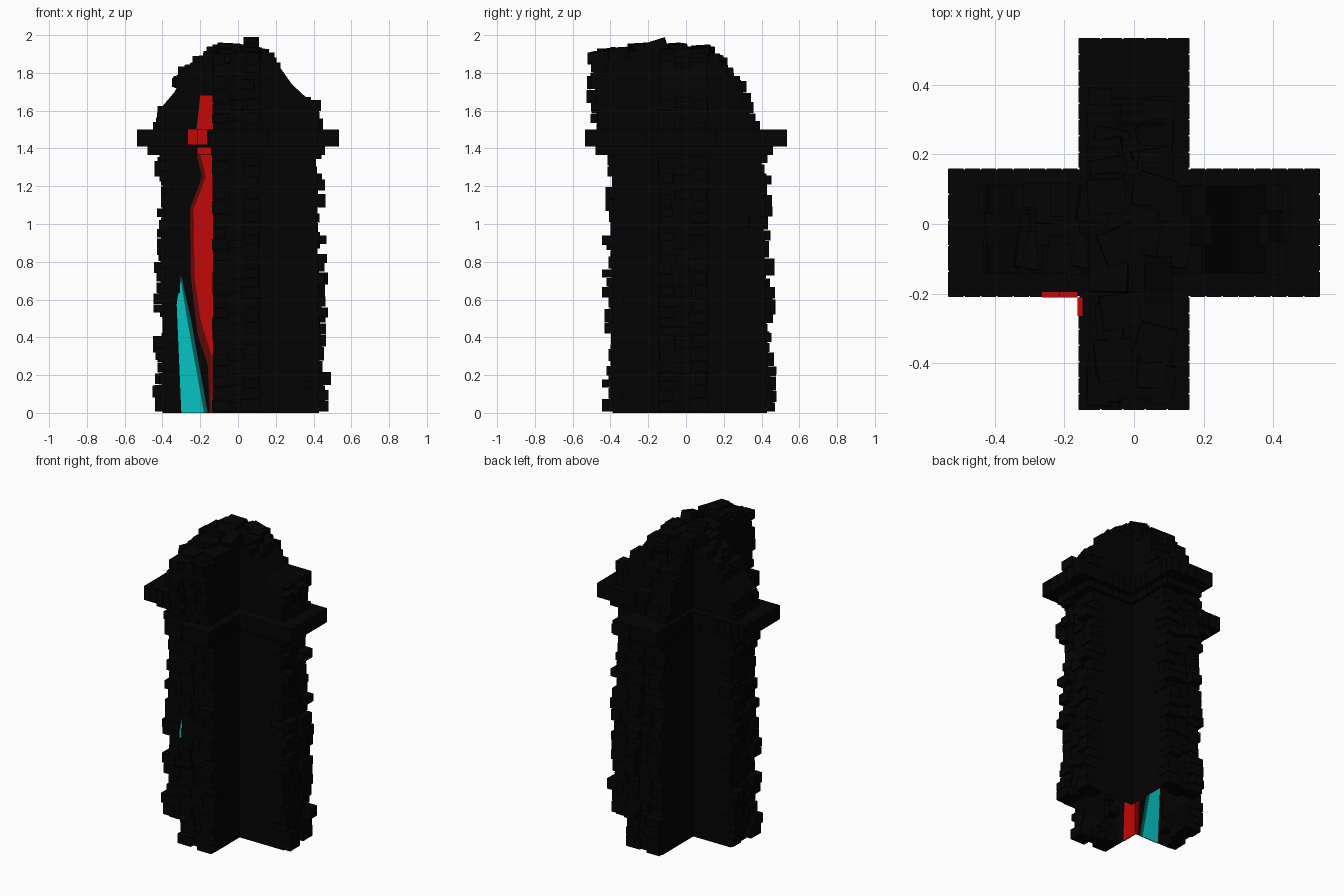
import bpy, bmesh, random
from mathutils import Matrix, Vector

if "Cube" in bpy.data.objects:
    bpy.data.objects.remove(bpy.data.objects["Cube"])

random.seed(11)


def material(name, col):
    m = bpy.data.materials.new(name)
    m.diffuse_color = (*col, 1)
    m.use_nodes = True
    m.node_tree.nodes["Principled BSDF"].inputs["Base Color"].default_value = m.diffuse_color
    return m


BLACK = material("soot_black", (0.0012, 0.0012, 0.0012))
RED = material("red_glow", (0.55, 0.002, 0.002))
DIM = material("dim_red", (0.12, 0.002, 0.002))
CYAN = material("cyan_glow", (0.002, 0.55, 0.55))
DIMC = material("dim_cyan", (0.002, 0.1, 0.1))


def finish(bm, name, mat):
    bmesh.ops.recalc_face_normals(bm, faces=bm.faces)
    me = bpy.data.meshes.new(name)
    bm.to_mesh(me)
    bm.free()
    me.materials.append(mat)
    ob = bpy.data.objects.new(name, me)
    bpy.context.collection.objects.link(ob)
    return ob


def box(bm, lo, hi, rot=None):
    lo, hi = Vector(lo), Vector(hi)
    size = Vector([abs(hi[i] - lo[i]) for i in range(3)])
    m = Matrix.Translation((lo + hi) / 2)
    if rot:
        m = m @ Matrix.Rotation(rot[2], 4, 'Z') @ Matrix.Rotation(rot[1], 4, 'Y') @ Matrix.Rotation(rot[0], 4, 'X')
    bmesh.ops.create_cube(bm, size=1, matrix=m @ Matrix.Diagonal((*size, 1)))


# Outer edge of each arm as (distance, height); shaft then ruined crown.
# "bare" is the height span where the slope is left smooth.
ARMS = {
    "right": dict(ax=0, s=1, inner=.11, v=(-.14, .11), bare=(1.67, 1.83),
                  p=[(.43, 0), (.42, .7), (.40, 1.4), (.43, 1.5), (.42, 1.62), (.35, 1.68), (.285, 1.74),
                     (.25, 1.79), (.20, 1.86), (.11, 1.92)]),
    "left": dict(ax=0, s=-1, inner=.13, v=(-.14, .11), bare=(1.61, 1.72),
                 p=[(.40, 0), (.39, .7), (.385, 1.4), (.43, 1.5), (.42, 1.6), (.335, 1.7), (.30, 1.77),
                    (.24, 1.83), (.18, 1.87), (.13, 1.92)]),
    "back": dict(ax=1, s=1, inner=.11, v=(-.13, .11), bare=(9, 9),
                 p=[(.43, 0), (.415, .7), (.39, 1.4), (.36, 1.5), (.30, 1.62), (.27, 1.72), (.22, 1.79),
                    (.18, 1.84), (.14, 1.89), (.11, 1.92)]),
    "front": dict(ax=1, s=-1, inner=.14, v=(-.13, .11), bare=(9, 9),
                  p=[(.39, 0), (.39, .7), (.385, 1.4), (.44, 1.5), (.46, 1.62), (.485, 1.75), (.48, 1.9),
                     (.4, 1.91), (.25, 1.92), (.14, 1.92)]),
}


def place(a, u, v, z):
    return (a["s"] * u, v, z) if a["ax"] == 0 else (v, a["s"] * u, z)


def reach(p, z):
    for (u0, z0), (u1, z1) in zip(p, p[1:]):
        if z0 <= z <= z1:
            return u0 + (u1 - u0) * (z - z0) / max(z1 - z0, 1e-6)
    return p[-1][0]


# Hollow cross-shaped wall, open underneath
bm = bmesh.new()
for a in ARMS.values():
    pts = [(a["inner"], 0)] + a["p"]
    rows = [[bm.verts.new(place(a, u, v, z)) for u, z in pts] for v in a["v"]]
    for r in rows:
        bm.faces.new(r)
    for i in range(1, len(pts) - 1):
        bm.faces.new((rows[0][i], rows[0][i + 1], rows[1][i + 1], rows[1][i]))
bm.faces.new([bm.verts.new(c) for c in
              ((-.13, -.14, 1.92), (.11, -.14, 1.92), (.11, .11, 1.92), (-.13, .11, 1.92))])
bmesh.ops.remove_doubles(bm, verts=bm.verts, dist=0.0005)
bmesh.ops.triangulate(bm, faces=[f for f in bm.faces if len(f.verts) > 4])
finish(bm, "cross_wall", BLACK)

# Toothed brick columns on every arm end: two corners and a flatter middle
for name, a in ARMS.items():
    bm = bmesh.new()
    v0, v1 = a["v"]
    for col in range(3):
        z = 0.008
        while z < 1.87:
            h = random.uniform(.045, .075)
            if z < 1.37 < z + h:
                h = 1.37 - z
            c0, c1 = ((v0 - random.uniform(.001, .008), v0 + random.uniform(.06, .1)),
                      (v0 + .08, v1 - .08),
                      (v1 - random.uniform(.06, .1), v1 + random.uniform(.001, .008)))[col]
            mid = z + h / 2
            keep = not 1.369 < mid < 1.49 and not a["bare"][0] < mid < a["bare"][1] and h > .015
            if keep:
                r = reach(a["p"], mid)
                out = r + random.choice((.003, .006, .015, .02) if col == 1 else (.005, .01, .02, .03, .04, .055))
                if z < .2 and a["s"] > 0 and col != 1:
                    out += .01
                back = max(r - random.uniform(.03, .1), a["inner"] * .7)
                box(bm, place(a, back, c0, z), place(a, out, c1, z + h - .004), (0, 0, random.uniform(-.03, .03)))
            z += h
    finish(bm, name + "_end_bricks", BLACK)

# Loose rubble bedded along the ruined crown
bm = bmesh.new()
for a in ARMS.values():
    for (u0, z0), (u1, z1) in zip(a["p"][5:], a["p"][6:]):
        for k in range(2):
            t = random.random()
            u, z = u0 + (u1 - u0) * t - .02, z0 + (z1 - z0) * t - .005
            if a["bare"][0] < z < a["bare"][1]:
                continue
            v = a["v"][k] + (.06 if k == 0 else -.06)
            c, d = Vector(place(a, u, v, z)), Vector((random.uniform(.035, .055), random.uniform(.04, .055), .025))
            box(bm, c - d, c + d, [random.uniform(-.15, .15), random.uniform(-.15, .15), random.uniform(-.2, .2)])
for x, y, z, r in ((-.06, -.38, 1.9, .1), (.06, -.45, 1.89, -.2), (-.04, -.06, 1.93, .4), (.06, -.34, 1.91, -.25),
                   (-.08, .08, 1.92, .05), (.06, .09, 1.91, -.3), (-.04, -.25, 1.93, .15)):
    box(bm, (x - .055, y - .05, z - .03), (x + .055, y + .05, z + .025), (.06, .05, r))
box(bm, (.03, -.22, 1.91), (.11, -.10, 1.973), (.3, 0, 0))
finish(bm, "crown_rubble", BLACK)


# Two-tier cornice: slabs faced with short blocks
def cornice(name, xr, yr, wx, wy, z0, z1):
    bm = bmesh.new()
    for ax, ln, wd, core in ((0, xr, wy, wx), (1, yr, wx, wy)):
        def at(u, v, z):
            return (u, v, z) if ax == 0 else (v, u, z)
        box(bm, at(ln[0] + .003, wd[0] + .003, z0 + .001), at(ln[1] - .003, wd[1] - .003, z1 - .001))
        for e0, e1 in ((ln[0], core[0]), (core[1], ln[1])):
            n = max(1, round((e1 - e0) / .05))
            for i in range(n):
                p, q = e0 + (e1 - e0) * i / n + .002, e0 + (e1 - e0) * (i + 1) / n - .002
                box(bm, at(p, wd[0], z0), at(q, wd[0] + .03, z1))
                box(bm, at(p, wd[1] - .03, z0), at(q, wd[1], z1))
        for i in range(5):
            p, q = [wd[0] + (wd[1] - wd[0]) * k / 5 for k in (i, i + 1)]
            for e, s in ((ln[0], 1), (ln[1], -1)):
                box(bm, at(e, p + .002, z0), at(e + s * .03, q - .002, z1))
    finish(bm, name, BLACK)


cornice("lower_cornice", (-.48, .46), (-.48, .46), (-.14, .13), (-.16, .13), 1.365, 1.41)
cornice("upper_cornice", (-.535, .535), (-.535, .535), (-.16, .16), (-.21, .16), 1.41, 1.5)


# Painted glow in the front-left inner corner, as thin panels through the wall
def panel(name, pts, mat, axis, pos, t):
    bm = bmesh.new()
    rows = [[bm.verts.new((u, pos + d, z) if axis == 1 else (pos + d, u, z)) for u, z in pts] for d in (-t, t)]
    n = len(pts)
    for r in rows:
        bm.faces.new(r)
    for i in range(n):
        j = (i + 1) % n
        bm.faces.new((rows[0][i], rows[0][j], rows[1][j], rows[1][i]))
    finish(bm, name, mat)


panel("red_streak", [(-.13, 0), (-.13, 1.37), (-.20, 1.37), (-.17, 1.25), (-.235, 1.08), (-.23, .72), (-.20, .5),
                     (-.14, .3), (-.14, 0)], RED, 1, -.14, .003)
panel("red_streak_edge", [(-.13, 0), (-.13, 1.37), (-.22, 1.37), (-.19, 1.25), (-.255, 1.08), (-.25, .72),
                          (-.215, .42), (-.16, .25), (-.15, 0)], DIM, 1, -.14, .002)
panel("upper_red_streak", [(-.13, 1.5), (-.13, 1.68), (-.2, 1.68), (-.22, 1.5)], RED, 1, -.14, .003)
panel("cyan_streak", [(-.30, 0), (-.18, 0), (-.27, .5), (-.302, .7), (-.325, .58)], CYAN, 1, -.14, .003)
panel("cyan_streak_edge", [(-.30, 0), (-.16, 0), (-.25, .5), (-.302, .73), (-.325, .58)], DIMC, 1, -.14, .002)
panel("side_red_streak", [(-.14, 0), (-.14, 1.37), (-.2, 1.37), (-.22, .7), (-.25, 0)], RED, 0, -.13, .003)
bm = bmesh.new()
box(bm, (-.265, -.212, 1.42), (-.215, -.195, 1.502))
box(bm, (-.213, -.212, 1.42), (-.163, -.195, 1.502))
box(bm, (-.162, -.265, 1.42), (-.148, -.212, 1.502))
box(bm, (-.215, -.163, 1.367), (-.142, -.15, 1.405))
finish(bm, "red_cornice_blocks", RED)
